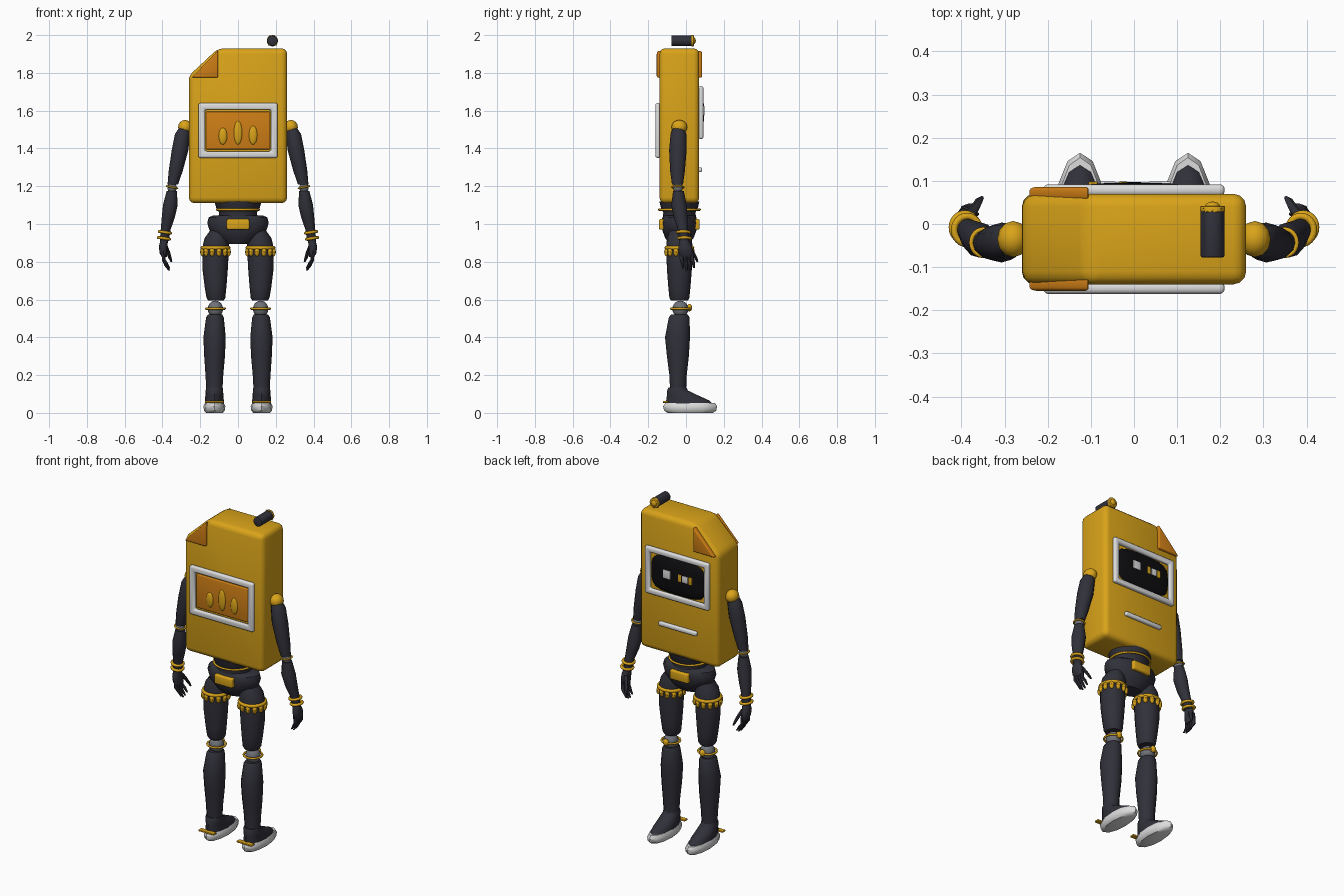
import bpy, bmesh, math
from mathutils import Matrix, Vector

cube = bpy.data.objects.get("Cube")
if cube:
    bpy.data.objects.remove(cube)


def material(name, rgb):
    m = bpy.data.materials.new(name)
    m.use_nodes = True
    m.diffuse_color = (*rgb, 1)
    m.node_tree.nodes["Principled BSDF"].inputs["Base Color"].default_value = (*rgb, 1)
    return m


GOLD = material("golden yellow", (0.7, 0.37, 0.01))
ORANGE = material("dark orange", (0.62, 0.21, 0.008))
DARK = material("charcoal", (0.03, 0.03, 0.042))
BLACK = material("screen black", (0.004, 0.004, 0.005))
WHITE = material("off white", (0.72, 0.72, 0.72))
GREY = material("joint grey", (0.16, 0.17, 0.19))


def finish(name, bm, mat, angle=40):
    bmesh.ops.recalc_face_normals(bm, faces=bm.faces)
    mesh = bpy.data.meshes.new(name)
    bm.to_mesh(mesh)
    bm.free()
    mesh.materials.append(mat)
    ob = bpy.data.objects.new(name, mesh)
    bpy.context.collection.objects.link(ob)
    bpy.ops.object.select_all(action="DESELECT")
    ob.select_set(True)
    bpy.context.view_layer.objects.active = ob
    bpy.ops.object.shade_smooth_by_angle(angle=math.radians(angle))
    return ob


def bevel(bm, width, segments=3):
    edges = [e for e in bm.edges if e.calc_face_angle(0) > 0.3]
    bmesh.ops.bevel(bm, geom=edges, offset=width, segments=segments,
                    profile=0.5, affect="EDGES", clamp_overlap=True)


def prism(name, outline, y0, y1, mat, width, hole=None):
    """Outline in x and z, pushed from y0 to y1, with an optional matching hole."""
    bm = bmesh.new()
    outer = [bm.verts.new((x, y0, z)) for x, z in outline]
    if hole:
        inner = [bm.verts.new((x, y0, z)) for x, z in hole]
        n = len(outer)
        for i in range(n):
            j = (i + 1) % n
            bm.faces.new((outer[i], outer[j], inner[j], inner[i]))
    else:
        bm.faces.new(outer)
    out = bmesh.ops.extrude_face_region(bm, geom=bm.faces[:])["geom"]
    for v in out:
        if isinstance(v, bmesh.types.BMVert):
            v.co.y = y1
    bmesh.ops.recalc_face_normals(bm, faces=bm.faces)
    bevel(bm, width)
    return finish(name, bm, mat)


def rect(x, z, w, h):
    return [(x - w, z - h), (x + w, z - h), (x + w, z + h), (x - w, z + h)]


def loft(name, rings, mat, n=14, side=1, angle=40):
    """Horizontal elliptical rings (x, y, z, rx, ry) joined into a limb."""
    bm = bmesh.new()
    loops = []
    for x, y, z, rx, ry in rings:
        turns = [math.tau * i / n for i in range(n)]
        loops.append([bm.verts.new((side * (x + rx * math.sin(t)), y + ry * math.cos(t), z))
                      for t in turns])
    for a, b in zip(loops, loops[1:]):
        for i in range(n):
            j = (i + 1) % n
            bm.faces.new((a[i], a[j], b[j], b[i]))
    bm.faces.new(loops[0])
    bm.faces.new(loops[-1])
    return finish(name, bm, mat, angle)


def ball(name, at, size, mat, u=16, v=10):
    bm = bmesh.new()
    bmesh.ops.create_uvsphere(bm, u_segments=u, v_segments=v, radius=1)
    bm.transform(Matrix.Translation(at) @ Matrix.Diagonal((*size, 1)))
    return finish(name, bm, mat)


def band(name, at, rx, ry, thick, mat, tilt=0):
    """Horizontal ring of round section, tilted about y if asked."""
    bm = bmesh.new()
    n, m = 24, 8
    grid = [[bm.verts.new(((rx + thick * math.cos(q)) * math.cos(p),
                           (ry + thick * math.cos(q)) * math.sin(p), thick * math.sin(q)))
             for q in (math.tau * j / m for j in range(m))]
            for p in (math.tau * i / n for i in range(n))]
    for i in range(n):
        for j in range(m):
            a, b = grid[i], grid[(i + 1) % n]
            bm.faces.new((a[j], b[j], b[(j + 1) % m], a[(j + 1) % m]))
    bm.transform(Matrix.Translation(at) @ Matrix.Rotation(tilt, 4, "Y"))
    return finish(name, bm, mat, 60)


def rod(name, at, r, length, mat):
    """Cylinder lying along y."""
    bm = bmesh.new()
    bmesh.ops.create_cone(bm, cap_ends=True, segments=16, radius1=r, radius2=r, depth=length)
    bm.transform(Matrix.Translation(at) @ Matrix.Rotation(math.pi / 2, 4, "X"))
    bevel(bm, r * 0.15, 2)
    return finish(name, bm, mat)


# Body slab with a cut corner and a folded flap on both faces
prism("body", [(-.26, 1.11), (.26, 1.11), (.26, 1.93), (-.105, 1.93), (-.26, 1.785)],
      -.14, .07, GOLD, .03)
flap = [(-.245, 1.775), (-.105, 1.775), (-.105, 1.92)]
prism("front_flap", flap, -.155, -.125, ORANGE, .008)
prism("back_flap", flap, .055, .086, ORANGE, .008)

# Front badge: white frame, panel and three bars
prism("front_frame", rect(0, 1.495, .21, .145), -.162, -.135, WHITE, .011,
      rect(0, 1.495, .175, .11))
prism("front_panel", rect(0, 1.495, .17, .1), -.15, -.135, ORANGE, .006)
for i, (x, h) in enumerate([(-.08, .045), (0, .063), (.08, .05)]):
    ball(f"panel_bar_{i + 1}", (x, -.148, 1.42 + h), (.023, .012, h), GOLD)

# Back face: frame, domed screen, eyes and mouth
prism("screen_frame", rect(0, 1.59, .21, .14), .065, .092, WHITE, .011,
      rect(0, 1.59, .178, .108))
bm = bmesh.new()
bmesh.ops.create_uvsphere(bm, u_segments=32, v_segments=16, radius=1)
bm.transform(Matrix.Rotation(math.pi / 2, 4, "X"))
for v in bm.verts:
    r = math.hypot(v.co.x, v.co.z)
    if r > 1e-4:
        k = ((v.co.x / r) ** 4 + (v.co.z / r) ** 4) ** -0.25
        v.co = Vector((v.co.x * k * .178, v.co.y * .027, v.co.z * k * .108))
    else:
        v.co.y *= .027
bm.transform(Matrix.Translation((0, .07, 1.59)))
finish("screen", bm, BLACK)
prism("left_eye", rect(.06, 1.6, .025, .025), .09, .099, WHITE, .004)
prism("right_eye", rect(-.06, 1.6, .018, .02), .09, .099, WHITE, .004)
for i, x in enumerate((-.095, -.025)):
    prism(f"right_eye_bracket_{i + 1}", rect(x, 1.6, .011, .022), .09, .098, GOLD, .003)
prism("mouth_bar", rect(0, 1.287, .125, .013), .06, .086, WHITE, .009)

# Small camera tube on top
rod("top_tube", (.182, -.02, 1.97), .028, .115, DARK)
rod("top_tube_ring", (.182, .035, 1.97), .03, .014, GOLD)
ball("top_tube_lens", (.182, .04, 1.97), (.018, .012, .018), GOLD)

# Waist and hips
loft("waist", [(0, -.035, z, r, r * .85) for z, r in
               ((1.03, .105), (1.06, .1), (1.085, .115), (1.12, .125))], DARK, 20)
band("waist_ring", (0, -.035, 1.076), .112, .108, .006, GOLD)
loft("hips", [(0, -.035, z, rx, ry) for z, rx, ry in
              ((.895, .07, .05), (.925, .11, .075), (.965, .15, .09),
               (1.005, .163, .095), (1.035, .155, .09), (1.046, .13, .08))], DARK, 20)
prism("front_buckle", rect(0, .998, .06, .028), -.143, -.11, GOLD, .008)
prism("back_buckle", rect(0, .998, .06, .028), .04, .072, GOLD, .008)

for side, label in ((1, "left"), (-1, "right")):
    def part(text):
        return f"{label}_{text}"

    # Arm
    ball(part("shoulder"), (side * .28, -.035, 1.513), (.037, .042, .038), GOLD, 12, 8)
    loft(part("upper_arm"), [(x, y, z, r, r * 1.05) for x, y, z, r in (
        (.285, -.04, 1.505, .03), (.294, -.04, 1.475, .04), (.307, -.043, 1.39, .044),
        (.33, -.045, 1.28, .037), (.345, -.045, 1.21, .028))], DARK, 12, side)
    ball(part("elbow"), (side * .349, -.043, 1.192), (.025, .026, .028), GREY)
    band(part("elbow_ring"), (side * .349, -.043, 1.195), .029, .031, .005, GOLD, side * -.2)
    loft(part("forearm"), [(x, y, z, r, r * 1.05) for x, y, z, r in (
        (.351, -.04, 1.175, .027), (.358, -.037, 1.1, .039), (.37, -.028, 1.03, .034),
        (.383, -.016, .97, .026), (.39, -.01, .91, .024))], DARK, 12, side)
    for i, z in enumerate((.956, .924)):
        band(part(f"bracelet_{i + 1}"), (side * (.387 + .005 * i), -.014 + .006 * i, z),
             .03, .032, .008, GOLD, side * -.15)

    # Hand with curled fingers
    loft(part("palm"), [(.391, -.01, .915, .02, .023), (.396, -.005, .88, .023, .036),
                        (.395, 0, .845, .02, .038), (.39, .003, .825, .013, .032)],
         DARK, 12, side)
    for i in range(4):
        y = -.026 + i * .019
        drop = .012 * abs(i - 1.4)
        loft(part(f"finger_{i + 1}"), [(.393, y, .85, .01, .01), (.393, y + .003, .81, .01, .01),
                                       (.381, y + .008, .775 + drop, .009, .009),
                                       (.364, y + .011, .748 + drop, .005, .005)], DARK, 8, side)
    loft(part("thumb"), [(.385, .015, .885, .012, .012), (.37, .035, .85, .011, .011),
                         (.36, .052, .82, .009, .009), (.353, .06, .8, .005, .005)],
         DARK, 8, side)

    # Thigh with a tabbed garter
    loft(part("thigh"), [(x, -.035, z, rx, ry) for x, z, rx, ry in (
        (.105, .97, .04, .05), (.113, .925, .064, .066), (.119, .87, .071, .07),
        (.121, .76, .067, .066), (.119, .67, .058, .059), (.117, .61, .05, .053),
        (.117, .595, .042, .045))], DARK, 16, side)
    cx = side * .119
    band(part("garter"), (cx, -.035, .874), .07, .069, .01, GOLD)
    for i in range(12):
        t = math.tau * (i + .5) / 12
        ball(part(f"garter_tab_{i + 1}"),
             (cx + .07 * math.cos(t), -.035 + .069 * math.sin(t), .852),
             (.014, .014, .024), GOLD, 8, 6)

    # Knee
    cx = side * .12
    ball(part("knee"), (cx, -.03, .55), (.041, .042, .044), GREY)
    band(part("knee_ring"), (cx, -.03, .552), .05, .05, .006, GOLD)
    ball(part("knee_cap"), (cx, .018, .557), (.018, .014, .02), GOLD, 12, 8)

    # Shin
    loft(part("shin"), [(x, y, z, rx, ry) for x, y, z, rx, ry in (
        (.121, -.035, .52, .038, .045), (.122, -.036, .505, .047, .055),
        (.124, -.045, .4, .059, .066), (.124, -.043, .3, .055, .058),
        (.125, -.042, .2, .047, .046), (.125, -.042, .11, .042, .042))], DARK, 12, side)

    # Shoe
    loft(part("sole"), [(.125, .022, z, rx, ry) for z, rx, ry in (
        (0, .044, .12), (.012, .055, .138), (.035, .058, .143), (.052, .05, .132))],
        WHITE, 12, side)
    loft(part("shoe"), [(.125, y, z, rx, ry) for y, z, rx, ry in (
        (.02, .04, .051, .127), (.01, .065, .05, .115), (-.018, .092, .048, .083),
        (-.045, .118, .046, .055), (-.045, .135, .044, .047))], DARK, 12, side)
    prism(part("heel_bar"), rect(side * .125, .058, .05, .005), -.122, -.094, GOLD, .003)
    prism(part("lace"), rect(side * .125, .092, .026, .008), .015, .038, GOLD, .004)
